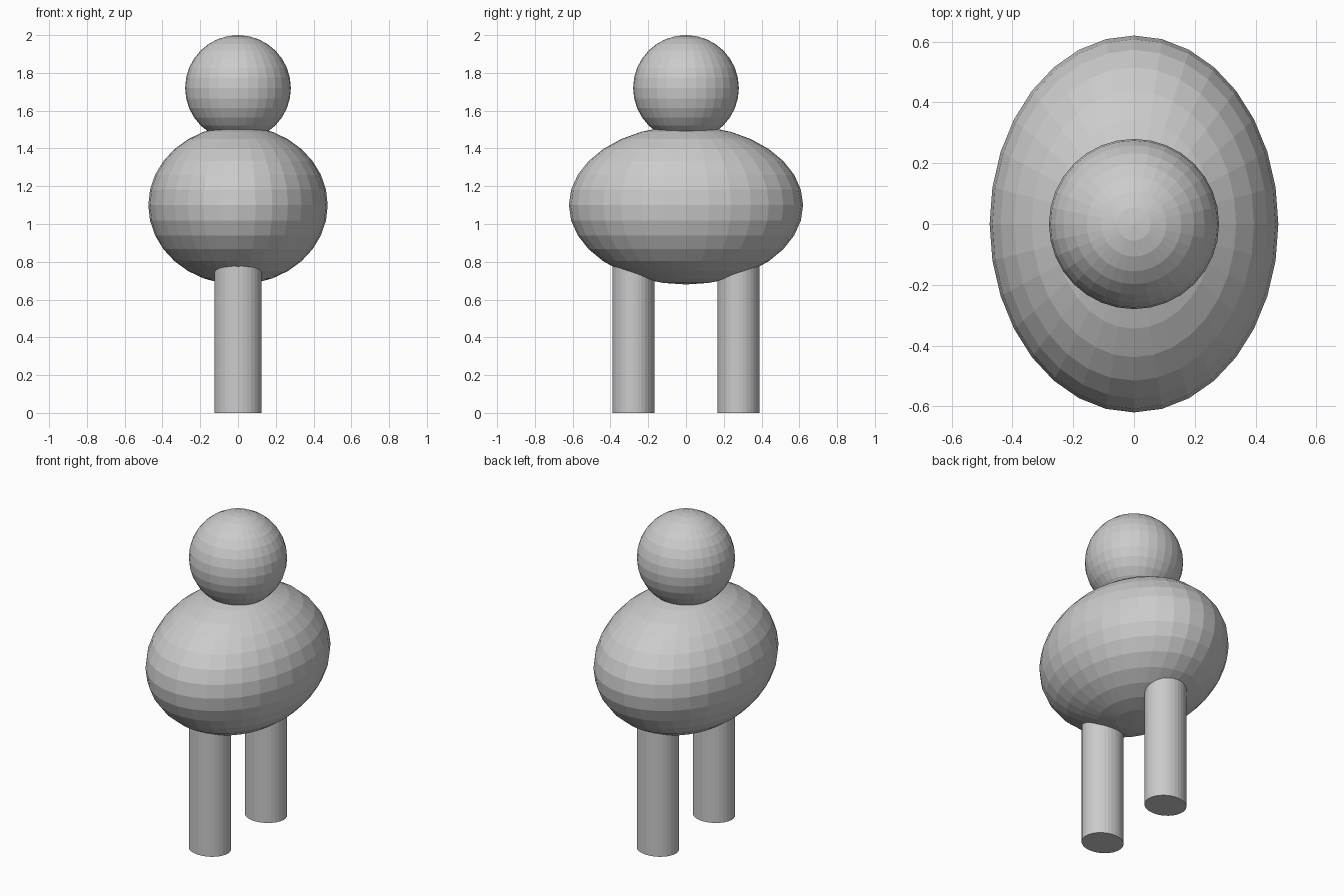
import bpy

if "Cube" in bpy.data.objects:
    bpy.data.objects.remove(bpy.data.objects["Cube"])


def ellipsoid(name, z, radii):
    bpy.ops.mesh.primitive_uv_sphere_add(segments=32, ring_count=16, radius=1, location=(0, 0, z))
    obj = bpy.context.object
    obj.name = name
    obj.scale = radii
    bpy.ops.object.transform_apply(location=False, rotation=False, scale=True)
    return obj


def leg(name, y, height):
    bpy.ops.mesh.primitive_cylinder_add(vertices=32, radius=1, depth=height, location=(0, y, height / 2))
    obj = bpy.context.object
    obj.name = name
    obj.scale = (0.125, 0.112, 1)
    bpy.ops.object.transform_apply(location=False, rotation=False, scale=True)
    return obj


# Round head resting on the wide egg-shaped body
ellipsoid("head", 1.72, (0.28, 0.28, 0.28))
ellipsoid("body", 1.10, (0.475, 0.62, 0.42))

# Two slightly oval legs, one front and one back, sunk into the body
for name, side in (("front_leg", -1), ("back_leg", 1)):
    leg(name, side * 0.278, 0.85)
